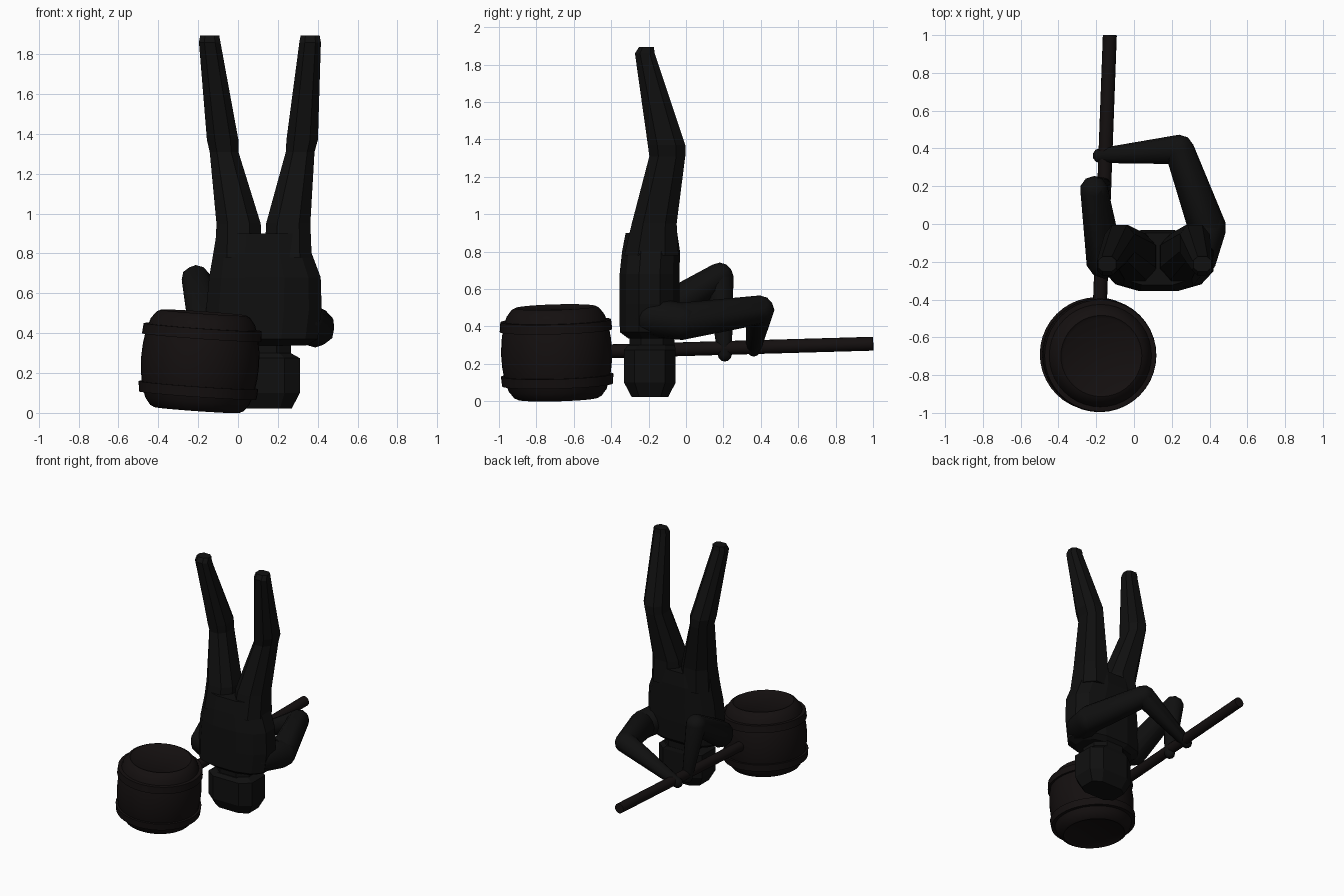
import bpy, bmesh
from math import sin, cos, pi, radians, copysign
from mathutils import Vector, Matrix

if "Cube" in bpy.data.objects:
    bpy.data.objects.remove(bpy.data.objects["Cube"])


def material(name, rgb):
    m = bpy.data.materials.new(name)
    m.diffuse_color = (*rgb, 1)
    m.use_nodes = True
    m.node_tree.nodes["Principled BSDF"].inputs["Base Color"].default_value = m.diffuse_color
    return m


CLOTH = material("dark_cloth", (0.005, 0.005, 0.005))
WOOD = material("dark_wood", (0.007, 0.005, 0.005))


def finish(name, bm, mat, smooth=None):
    bmesh.ops.recalc_face_normals(bm, faces=bm.faces)
    me = bpy.data.meshes.new(name)
    bm.to_mesh(me)
    bm.free()
    ob = bpy.data.objects.new(name, me)
    bpy.context.collection.objects.link(ob)
    me.materials.append(mat)
    if smooth:
        bpy.ops.object.select_all(action='DESELECT')
        ob.select_set(True)
        bpy.context.view_layer.objects.active = ob
        bpy.ops.object.shade_smooth_by_angle(angle=radians(smooth))
    return ob


def loft(name, rings, sides, power, mat):
    """Stack of horizontal superellipse rings: z, cx, cy, rx, ry."""
    shape = []
    for i in range(sides):
        a = 2 * pi * (i + 0.5) / sides
        shape.append([copysign(abs(f(a)) ** power, f(a)) for f in (cos, sin)])
    mx = max(p[0] for p in shape)
    my = max(p[1] for p in shape)
    bm = bmesh.new()
    loops = [[bm.verts.new((cx + rx * x / mx, cy + ry * y / my, z)) for x, y in shape]
             for z, cx, cy, rx, ry in rings]
    for a, b in zip(loops, loops[1:]):
        for i in range(sides):
            j = (i + 1) % sides
            bm.faces.new((a[i], a[j], b[j], b[i]))
    bm.faces.new(loops[0])
    bm.faces.new(loops[-1])
    return finish(name, bm, mat)


def limb(name, joints, mat):
    """Tapered capsules between joints: (position, radius)."""
    bm = bmesh.new()
    for (p, r), (q, s) in zip(joints, joints[1:]):
        part = bmesh.new()
        for c, rad in ((p, r), (q, s)):
            bmesh.ops.create_icosphere(part, subdivisions=2, radius=rad,
                                       matrix=Matrix.Translation(c))
        res = bmesh.ops.convex_hull(part, input=part.verts)
        inner = [v for v in part.verts if not any(len(f.verts) and f in hull for f in v.link_faces)] \
            if (hull := {g for g in res["geom"] if isinstance(g, bmesh.types.BMFace)}) else []
        bmesh.ops.delete(part, geom=inner, context='VERTS')
        me = bpy.data.meshes.new("temp")
        part.to_mesh(me)
        part.free()
        bm.from_mesh(me)
        bpy.data.meshes.remove(me)
    return finish(name, bm, mat, 40)


def lathe(name, profile, sides, mat, closed=False):
    bm = bmesh.new()
    pts = profile + ([profile[0]] if closed else [])
    vs = [bm.verts.new((r, 0, z)) for r, z in pts]
    es = [bm.edges.new(e) for e in zip(vs, vs[1:])]
    bmesh.ops.spin(bm, geom=vs + es, cent=(0, 0, 0), axis=(0, 0, 1),
                   angle=2 * pi, steps=sides)
    bmesh.ops.remove_doubles(bm, verts=bm.verts, dist=1e-4)
    ob = finish(name, bm, mat, 35)
    ob.location = (-0.19, -0.692, 0.259)
    ob.rotation_euler = (radians(1.6), radians(4), 0)
    return ob


# mallet: barrel head, two hoops, long handle
half = [(0.0, 0.235), (0.2, 0.235), (0.215, 0.245), (0.235, 0.235), (0.262, 0.2),
        (0.282, 0.14), (0.293, 0.07)]
lathe("barrel_head", half + [(0.297, 0)] + [(r, -z) for r, z in reversed(half)], 40, WOOD)
for label, s in (("upper", 1), ("lower", -1)):
    lathe(label + "_hoop", [(0.27, s * 0.12), (0.301, s * 0.12), (0.296, s * 0.172),
                            (0.262, s * 0.172)], 40, WOOD, closed=True)
a, b = Vector((-0.187, -0.6, 0.262)), Vector((-0.128, 1.0, 0.308))
bm = bmesh.new()
bmesh.ops.create_cone(bm, cap_ends=True, segments=16, radius1=0.037, radius2=0.037,
                      depth=(b - a).length,
                      matrix=Matrix.Translation((a + b) / 2)
                      @ (b - a).to_track_quat('Z', 'Y').to_matrix().to_4x4())
finish("handle", bm, WOOD, 40)

# upside-down body
loft("head", [(0.022, 0.125, -0.193, 0.145, 0.097), (0.1, 0.125, -0.193, 0.185, 0.138),
              (0.275, 0.125, -0.193, 0.185, 0.138), (0.3, 0.125, -0.185, 0.14, 0.125)],
     8, 0.6, CLOTH)
loft("neck", [(0.28, 0.125, -0.182, 0.14, 0.12), (0.37, 0.125, -0.182, 0.14, 0.12)],
     8, 0.8, CLOTH)
loft("torso", [(0.337, 0.12, -0.19, 0.22, 0.12), (0.37, 0.12, -0.198, 0.28, 0.156),
               (0.52, 0.13, -0.195, 0.29, 0.16), (0.68, 0.135, -0.195, 0.28, 0.16),
               (0.8, 0.123, -0.187, 0.247, 0.155), (0.9, 0.124, -0.185, 0.232, 0.138)],
     12, 0.8, CLOTH)

# legs pointing up
legs = {"left": (0.003, -0.07, -0.077, -0.142), "right": (0.252, 0.312, 0.322, 0.362)}
for side, (hip, knee_low, knee, ankle) in legs.items():
    loft(side + "_leg", [(0.78, hip, -0.185, 0.118, 0.145), (0.95, hip, -0.17, 0.111, 0.12),
                         (1.31, knee_low, -0.1, 0.072, 0.096),
                         (1.37, knee, -0.104, 0.079, 0.1),
                         (1.86, ankle, -0.22, 0.054, 0.053),
                         (1.893, ankle, -0.212, 0.048, 0.04)], 8, 0.8, CLOTH)

# arms gripping the handle
limb("left_arm", [((-0.155, -0.19, 0.44), 0.1), ((-0.212, 0.18, 0.668), 0.074),
                  ((-0.155, 0.207, 0.25), 0.038)], CLOTH)
limb("right_arm", [((0.33, -0.19, 0.45), 0.105), ((0.388, -0.02, 0.428), 0.1),
                   ((0.24, 0.395, 0.488), 0.078), ((-0.18, 0.362, 0.278), 0.039)], CLOTH)
